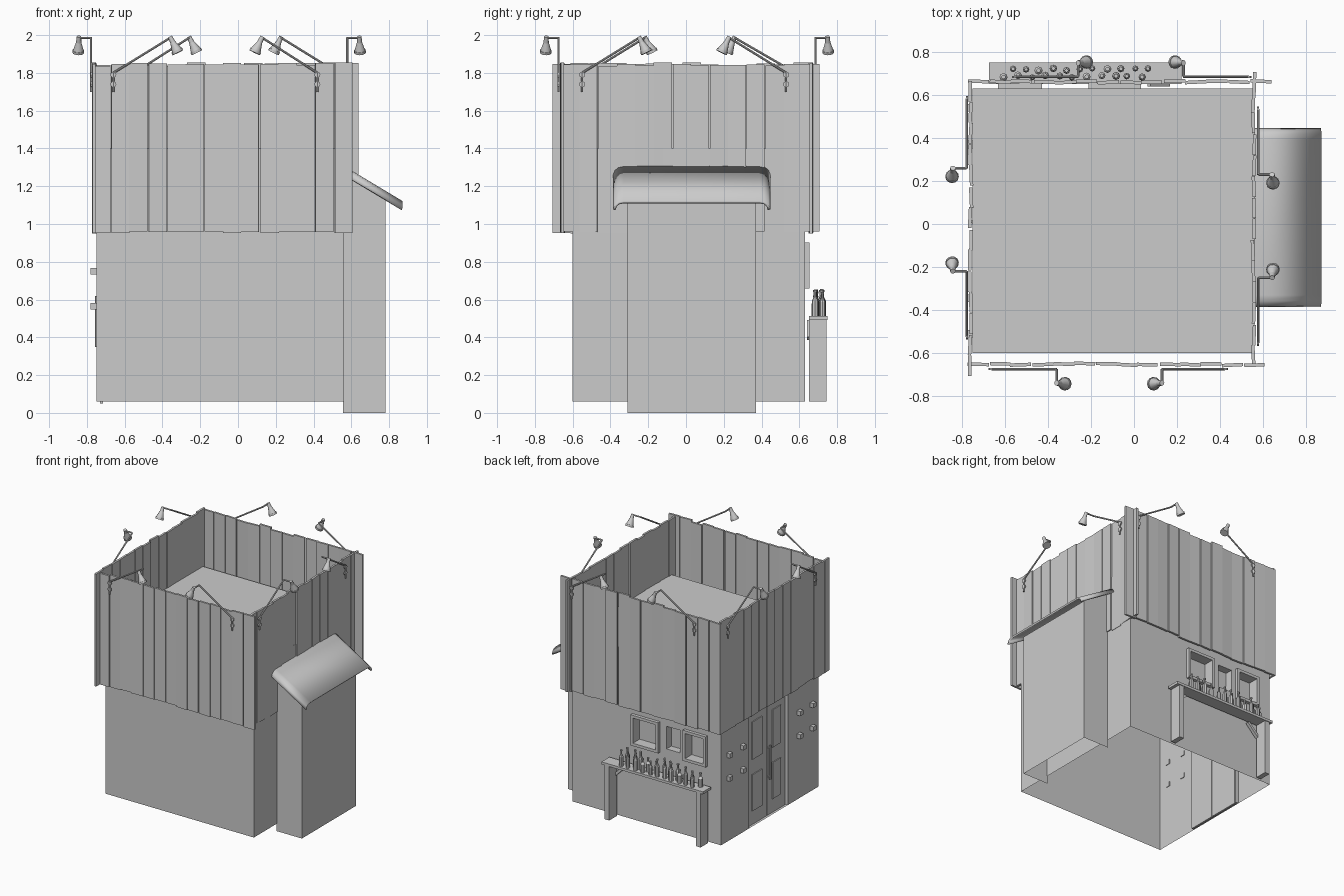
import bpy, bmesh, math, random
from mathutils import Vector, Matrix

if "Cube" in bpy.data.objects:
    bpy.data.objects.remove(bpy.data.objects["Cube"])

random.seed(4)

def finish(bm, name, smooth=False):
    bmesh.ops.remove_doubles(bm, verts=bm.verts, dist=1e-5)
    bmesh.ops.recalc_face_normals(bm, faces=bm.faces)
    me = bpy.data.meshes.new(name)
    bm.to_mesh(me)
    bm.free()
    ob = bpy.data.objects.new(name, me)
    bpy.context.collection.objects.link(ob)
    if smooth:
        bpy.context.view_layer.objects.active = ob
        ob.select_set(True)
        bpy.ops.object.shade_smooth_by_angle(angle=math.radians(40))
        ob.select_set(False)
    return ob

def box(bm, x, y, z, rot=None):
    size = [abs(b - a) for a, b in (x, y, z)]
    mid = Vector([(a + b) / 2 for a, b in (x, y, z)])
    m = Matrix.Translation(mid) @ (rot or Matrix()) @ Matrix.Diagonal((*size, 1))
    bmesh.ops.create_cube(bm, size=1, matrix=m)

def box_object(name, *args):
    bm = bmesh.new()
    box(bm, *args)
    return finish(bm, name)

def rod(bm, a, b, r1, r2=None, seg=8):
    a, b = Vector(a), Vector(b)
    m = Matrix.Translation((a + b) / 2) @ (b - a).to_track_quat('Z', 'Y').to_matrix().to_4x4()
    bmesh.ops.create_cone(bm, cap_ends=True, segments=seg, radius1=r1,
                          radius2=r1 if r2 is None else r2, depth=(b - a).length, matrix=m)

def quad(bm, pts):
    bm.faces.new([bm.verts.new(p) for p in pts])

def wall(bm, f, u, v, holes=()):
    """Wall sheet with niches; f(u, v, depth) gives a point, a hole is u0, u1, v0, v1, depth."""
    us = sorted({*u, *[c for h in holes for c in h[:2]]})
    vs = sorted({*v, *[c for h in holes for c in h[2:4]]})
    for a, b in zip(us, us[1:]):
        for c, d in zip(vs, vs[1:]):
            if not any(h[0] <= a < h[1] and h[2] <= c < h[3] for h in holes):
                quad(bm, [f(a, c, 0), f(b, c, 0), f(b, d, 0), f(a, d, 0)])
    for a, b, c, d, dep in holes:
        ring = [(a, c), (b, c), (b, d), (a, d)]
        quad(bm, [f(*p, dep) for p in ring])
        for p, q in zip(ring, ring[1:] + ring[:1]):
            quad(bm, [f(*p, 0), f(*q, 0), f(*q, dep), f(*p, dep)])

# Main building: open underneath, flat roof sunk inside the parapet
X0, X1, Y0, Y1, Z0, Z1 = -0.75, 0.56, -0.60, 0.63, 0.06, 1.40
windows = [(-0.19, 0.01, 0.68, 0.88), (-0.39, -0.27, 0.70, 0.88), (-0.61, -0.45, 0.68, 0.88)]
bm = bmesh.new()
wall(bm, lambda u, v, d: (u, Y0, v), (X0, X1), (Z0, Z1))
wall(bm, lambda u, v, d: (X1, u, v), (Y0, Y1), (Z0, Z1))
wall(bm, lambda u, v, d: (u, v, Z1), (X0, X1), (Y0, Y1))
wall(bm, lambda u, v, d: (u, Y1 - d, v), (X0, X1), (Z0, Z1), [w + (0.06,) for w in windows])
wall(bm, lambda u, v, d: (X0 + d, u, v), (Y0, Y1), (Z0, Z1), [(-0.21, 0.28, Z0, 0.96, 0.03)])
finish(bm, "building_walls")

# Window frames on the two larger windows
for i, (a, b, c, d) in enumerate((windows[0], windows[2])):
    bm = bmesh.new()
    t, y = 0.022, (0.625, 0.655)
    for x, z in (((a - t, a), (c - t, d + t)), ((b, b + t), (c - t, d + t)),
                 ((a, b), (c - t, c)), ((a, b), (d, d + t))):
        box(bm, x, y, z)
    finish(bm, f"window_frame_{i + 1}")

# Double door with raised panels, pull bar
for i, (a, b) in enumerate(((0.03, 0.275), (-0.205, 0.02))):
    bm = bmesh.new()
    box(bm, (-0.73, -0.715), (a, b), (0.05, 0.955))
    box(bm, (-0.737, -0.73), (a + 0.06, b - 0.06), (0.58, 0.88))
    box(bm, (-0.737, -0.73), (a + 0.06, b - 0.06), (0.17, 0.46))
    finish(bm, f"door_leaf_{i + 1}")
bm = bmesh.new()
rod(bm, (-0.75, 0.01, 0.35), (-0.75, 0.01, 0.62), 0.008)
for z in (0.37, 0.60):
    rod(bm, (-0.75, 0.01, z), (-0.725, 0.01, z), 0.006)
finish(bm, "door_pull", True)

# Wall studs beside the door
bm = bmesh.new()
for y in (0.54, 0.37, -0.345, -0.51):
    for z in (0.565, 0.75):
        box(bm, (-0.78, -0.745), (y - 0.018, y + 0.018), (z - 0.018, z + 0.018))
finish(bm, "wall_studs")

# Plank parapet: 14 uneven boards per side
def planks(name, axis, plane, start, end, n=14):
    bm = bmesh.new()
    w = (end - start) / n
    for i in range(n):
        a = start + i * w + random.uniform(-0.005, 0.003)
        span = (a, a + w - random.uniform(0, 0.004))
        p = plane + random.uniform(-0.004, 0.004)
        across = (p - 0.008, p + 0.008)
        z = (0.95 + random.uniform(0, 0.012), 1.84 + random.uniform(-0.004, 0.015))
        rot = Matrix.Rotation(random.uniform(-0.06, 0.06), 4, 'Z')
        box(bm, *((span, across) if axis == 'x' else (across, span)), z, rot)
    finish(bm, name)

planks("front_planks", 'x', -0.652, -0.77, 0.61)
planks("back_planks", 'x', 0.662, -0.77, 0.64)
planks("left_planks", 'y', -0.760, -0.71, 0.67)
planks("right_planks", 'y', 0.556, -0.66, 0.715)

# Side annex with sloped top, open underneath
bm = bmesh.new()
ax0, ax1, ay0, ay1, zt0, zt1 = 0.557, 0.78, -0.31, 0.37, 1.28, 1.14
quad(bm, [(ax1, ay0, 0), (ax1, ay1, 0), (ax1, ay1, zt1), (ax1, ay0, zt1)])
quad(bm, [(ax0, ay0, zt0), (ax1, ay0, zt1), (ax1, ay1, zt1), (ax0, ay1, zt0)])
for y in (ay0, ay1):
    quad(bm, [(ax0, y, 0), (ax1, y, 0), (ax1, y, zt1), (ax0, y, zt0)])
finish(bm, "annex_walls")

# Annex awning: bent sheet with drooping edges
bm = bmesh.new()
prof = [(-0.38, -0.04), (-0.372, -0.018), (-0.355, -0.005), (-0.33, 0)]
prof += [(0.06 - y, z) for y, z in reversed(prof)]
rows = [[bm.verts.new((x, y, z + h)) for y, h in prof] for x, z in ((0.56, 1.30), (0.868, 1.115))]
for i in range(len(prof) - 1):
    bm.faces.new((rows[0][i], rows[1][i], rows[1][i + 1], rows[0][i + 1]))
awning = finish(bm, "annex_awning", True)
mod = awning.modifiers.new("thickness", 'SOLIDIFY')
mod.thickness, mod.offset = 0.014, 0

# Serving shelf on the back: board, legs, braces
box_object("shelf_board", (-0.675, 0.22), (0.65, 0.75), (0.492, 0.512))
for name, x, k in (("left", -0.63, 1), ("right", 0.175, -1)):
    box_object(f"shelf_leg_{name}", (x - 0.02, x + 0.02), (0.65, 0.745), (0.06, 0.492))
    mid = x + k * 0.06
    box_object(f"shelf_brace_{name}", (mid - 0.065, mid + 0.065), (0.64, 0.665), (0.43, 0.45),
               Matrix.Rotation(-k * math.radians(45), 4, 'Y'))

# Bottles on the shelf
bm = bmesh.new()
for i in range(22):
    x = -0.60 + i * 0.0318 + random.uniform(-0.008, 0.008)
    y = 0.70 + (0.018 if i % 2 else -0.014) + random.uniform(-0.006, 0.006)
    h, r = random.uniform(0.10, 0.145), random.uniform(0.014, 0.019)
    for a, b, r1, r2 in ((0, 0.58, r, r), (0.58, 0.74, r, r * 0.4),
                         (0.74, 0.92, r * 0.4, r * 0.4), (0.92, 1, r * 0.55, r * 0.55)):
        rod(bm, (x, y, 0.512 + h * a), (x, y, 0.512 + h * b), r1, r2)
finish(bm, "bottles", True)

# Eight gooseneck lamps, two per side
def lamp(name, normal, dist, s0, s1):
    n = Vector(normal)
    t = Vector((abs(n.y), abs(n.x), 0))
    k = 1 if s1 > s0 else -1
    p = lambda s, off, z: t * s + n * (dist + off) + Vector((0, 0, z))
    e = s1 - k * 0.03
    path = [p(s0, 0, 1.70), p(s0, 0, 1.80), p(e, 0, 1.985), p(e, 0.062, 1.985)]
    bm = bmesh.new()
    for a, b in zip(path, path[1:]):
        rod(bm, a, b, 0.006)
    rod(bm, p(s0, -0.006, 1.74), p(s0, 0.004, 1.74), 0.016)
    rod(bm, p(s0, -0.006, 1.79), p(s0, 0.004, 1.79), 0.016)
    # shade, leaning away from the arm
    top, end = p(e, 0.064, 1.992), p(s1 + k * 0.012, 0.068, 1.907)
    at = lambda f: top.lerp(end, f)
    rod(bm, at(0), at(0.35), 0.012, 0.014, 12)
    rod(bm, at(0.35), at(0.85), 0.014, 0.028, 12)
    rod(bm, at(0.85), at(1), 0.031, 0.031, 12)
    finish(bm, name, True)

lamps = {
    "front": ((0, -1, 0), 0.675, (-0.66, -0.33), (0.42, 0.10)),
    "back": ((0, 1, 0), 0.685, (-0.55, -0.23), (0.53, 0.20)),
    "left": ((-1, 0, 0), 0.778, (-0.52, -0.19), (0.58, 0.23)),
    "right": ((1, 0, 0), 0.578, (-0.55, -0.22), (0.53, 0.20)),
}
for side, (nrm, dist, *pairs) in lamps.items():
    for i, (s0, s1) in enumerate(pairs):
        lamp(f"{side}_lamp_{i + 1}", nrm, dist, s0, s1)
